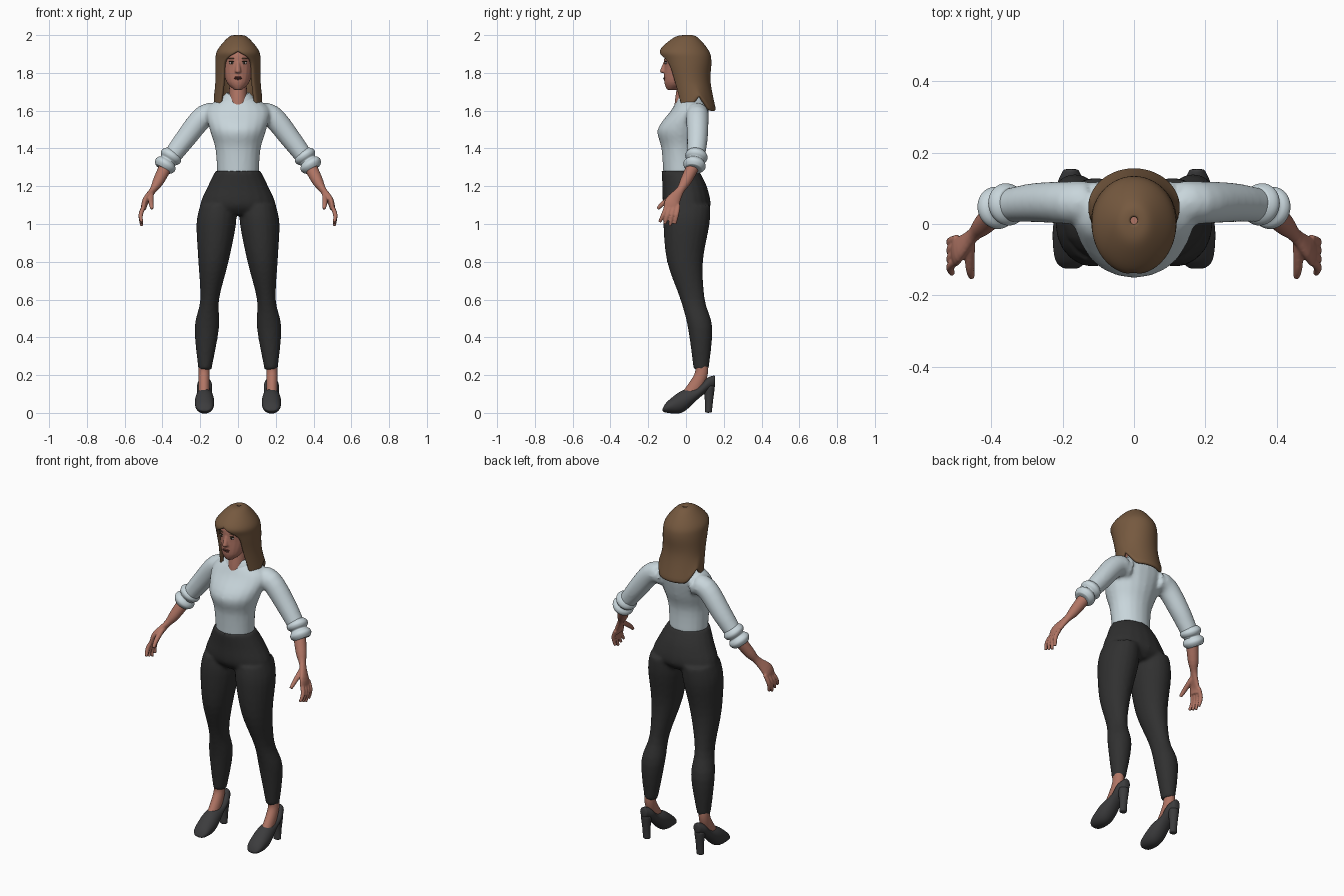
import bpy, bmesh
from math import sin, cos, pi, asin
from mathutils import Vector

cube = bpy.data.objects.get("Cube")
if cube:
    bpy.data.objects.remove(cube, do_unlink=True)


def material(name, *rgb):
    mat = bpy.data.materials.new(name)
    mat.use_nodes = True
    mat.diffuse_color = (*rgb, 1)
    mat.node_tree.nodes["Principled BSDF"].inputs["Base Color"].default_value = (*rgb, 1)
    return mat


skin = material("skin", .44, .18, .13)
pale_cloth = material("pale cloth", .58, .67, .71)
black_cloth = material("black cloth", .03, .03, .03)
leather = material("dark leather", .045, .045, .047)
brown_hair = material("brown hair", .18, .1, .05)
eye_white = material("eye white", .6, .5, .5)
dark_brown = material("dark brown", .03, .02, .01)
lip_red = material("lip red", .24, .07, .06)


def spline(rows, steps=4):
    """Smooth in-between rows through a few key rows."""
    keys = [Vector(row) for row in rows]
    keys = [keys[0], *keys, keys[-1]]
    result = []
    for a, b, c, d in zip(keys, keys[1:], keys[2:], keys[3:]):
        for step in range(steps):
            t = step / steps
            bend = 2 * a - 5 * b + 4 * c - d
            twist = 3 * (b - c) + d - a
            result.append(b + (c - a) * t / 2 + bend * t * t / 2 + twist * t ** 3 / 2)
    return result + [keys[-1]]


def oval(centre, u, v, count=20):
    angles = [2 * pi * i / count for i in range(count)]
    return [centre + u * cos(angle) + v * sin(angle) for angle in angles]


def slices(rows):
    """Horizontal ovals from height, low x, high x, front y, back y."""
    return [oval(Vector(((left + right) / 2, (front + back) / 2, z)),
                 Vector(((right - left) / 2, 0, 0)), Vector((0, (back - front) / 2, 0)))
            for z, left, right, front, back in spline(rows)]


def body(rows):
    """Centred slices from height, half width, front y, back y."""
    return slices([(z, -half, half, front, back) for z, half, front, back in rows])


def tube(path):
    """Ovals across a path of x, y, z, radius and an optional thickness."""
    path = spline(path)
    points = [Vector(row[:3]) for row in path]
    rings = []
    for i, row in enumerate(path):
        along = (points[min(i + 1, len(points) - 1)] - points[max(i - 1, 0)]).normalized()
        across = along.cross(Vector((1, 0, 0))).normalized()
        rings.append(oval(points[i], across * row[3], along.cross(across) * row[-1]))
    return rings


def pair(rings):
    """A loft and its mirror image."""
    return [rings, [[Vector((-p.x, p.y, p.z)) for p in ring] for ring in rings]]


def build(name, lofts, mat, voxel=0, soften=4, closed=True, thickness=0):
    bm = bmesh.new()
    for rings in lofts:
        loops = [[bm.verts.new(point) for point in ring] for ring in rings]
        count = len(loops[0])
        for lower, upper in zip(loops, loops[1:]):
            for i in range(count if closed else count - 1):
                j = (i + 1) % count
                bm.faces.new((lower[i], lower[j], upper[j], upper[i]))
        if closed:
            bm.faces.new(loops[0])
            bm.faces.new(loops[-1])
    bmesh.ops.remove_doubles(bm, verts=bm.verts, dist=.0005)
    bmesh.ops.recalc_face_normals(bm, faces=bm.faces)
    for face in bm.faces:
        face.smooth = True
    mesh = bpy.data.meshes.new(name)
    bm.to_mesh(mesh)
    bm.free()
    mesh.materials.append(mat)
    part = bpy.data.objects.new(name, mesh)
    bpy.context.collection.objects.link(part)
    if thickness:
        shell = part.modifiers.new("Thickness", "SOLIDIFY")
        shell.thickness = thickness
        shell.offset = -1
    if voxel:
        blend = part.modifiers.new("Blend", "REMESH")
        blend.mode = "VOXEL"
        blend.voxel_size = voxel
        blend.use_smooth_shade = True
        relax = part.modifiers.new("Soften", "SMOOTH")
        relax.iterations = soften
    else:
        part.modifiers.new("Subdivide", "SUBSURF").levels = 1


# Trousers: hips and legs blended together
hips = body([(1.28, .12, -.13, .07), (1.2, .16, -.125, .11), (1.1, .2, -.12, .13), (1.05, .15, -.08, .09)])
leg = slices([(1.1, .01, .2, -.11, .13), (1, .01, .22, -.12, .125), (.8, .05, .21, -.1, .09),
              (.6, .1, .2, -.03, .1), (.45, .1, .23, .01, .14), (.23, .14, .21, .04, .12)])
build("trousers", [hips, *pair(leg)], black_cloth, voxel=.01)

# Shirt: torso and sleeves blended together
torso = body([(1.26, .11, -.12, .07), (1.4, .12, -.13, .07), (1.5, .15, -.15, .1),
              (1.6, .17, -.08, .12), (1.65, .12, -.05, .11), (1.69, .05, -.02, .08)])
sleeve = tube([(.1, .06, 1.58, .06), (.18, .06, 1.57, .06), (.28, .06, 1.45, .055), (.37, .05, 1.33, .045)])
build("shirt", [torso, *pair(sleeve)], pale_cloth, voxel=.01)

# Cuffs rolled twice
cuff_top, cuff_end = Vector((.34, .06, 1.38)), Vector((.4, .04, 1.29))
cuff = [(*cuff_top.lerp(cuff_end, i / 8), .045 + .016 * abs(sin(pi * i / 4))) for i in range(9)]
build("rolled_cuffs", pair(tube(cuff)), pale_cloth)

# Collar, pointed at the front
collar = []
for fall in (0, .5, 1):
    ring = []
    for i in range(25):
        angle = .2 + (2 * pi - .4) * i / 24
        front = max(0, cos(angle))
        ring.append(((.06 + .03 * fall) * sin(angle), .02 - (.06 + .02 * fall) * cos(angle),
                     1.7 - .035 * fall - .03 * fall * front ** 4 - .015 * front))
    collar.append(ring)
build("collar", [collar], pale_cloth, closed=False, thickness=.008)

# Forearms and hands
hand = pair(tube([(.37, .05, 1.33, .036, .036), (.42, 0, 1.23, .03, .03), (.45, -.03, 1.18, .022, .018),
                  (.49, -.07, 1.12, .04, .017), (.5, -.08, 1.08, .04, .014)]))
for i in range(4):
    base, tip, end = .02 * i - .1, .027 * i - .14, .99 + .01 * abs(i - 2)
    hand += pair(tube([(.495, base, 1.1, .011), (.515, (base + tip) / 2, 1.05, .012), (.51, tip, end, .008)]))
hand += pair(tube([(.46, -.05, 1.16, .015), (.46, -.12, 1.11, .013), (.455, -.15, 1.08, .009)]))
build("forearms_and_hands", hand, skin, voxel=.0045, soften=3)

# Feet and heeled shoes
foot = tube([(.18, .08, .27, .035, .03), (.18, .08, .2, .035, .03), (.18, .03, .11, .04, .03), (.18, -.02, .07, .03, .03)])
build("ankles", pair(foot), skin)
shoe_rows = [(-.125, .01, .02, .02), (-.1, 0, .06, .045), (-.02, 0, .12, .052),
             (.06, .07, .14, .04), (.11, .11, .185, .04), (.155, .14, .2, .02)]
shoe = [oval(Vector((.177, y, (low + high) / 2)), Vector((half, 0, 0)), Vector((0, 0, (high - low) / 2)))
        for y, low, high, half in spline(shoe_rows)]
heel = slices([(0, .155, .2, .1, .137), (.06, .155, .2, .1, .143), (.15, .145, .21, .09, .155)])
build("shoe_uppers", pair(shoe), leather)
build("shoe_heels", pair(heel), leather)

# Neck, head and nose
build("neck", [body([(1.6, .055, -.06, .07), (1.65, .05, -.06, .06), (1.78, .045, -.04, .06)])], skin)
head = body([(1.71, .02, -.1, -.05), (1.75, .06, -.115, .02), (1.83, .08, -.115, .08),
             (1.91, .08, -.11, .09), (1.96, .03, -.06, .04)])
nose = body([(1.8, .01, -.13, -.1), (1.81, .016, -.138, -.1), (1.86, .007, -.118, -.1)])
build("head", [head, nose], skin, voxel=.005, soften=3)


# Face details
def bead(name, mat, x, y, z, width, height):
    bpy.ops.mesh.primitive_uv_sphere_add(segments=16, ring_count=8, location=(x, y, z))
    part = bpy.context.object
    part.name = name
    part.scale = (width, .006, height)
    part.data.materials.append(mat)
    bpy.ops.object.shade_smooth()


for side, sign in (("left", 1), ("right", -1)):
    x = .033 * sign
    bead(side + "_eye", eye_white, x, -.106, 1.853, .015, .007)
    bead(side + "_iris", dark_brown, x, -.109, 1.853, .006, .006)
    bead(side + "_lash", dark_brown, x, -.107, 1.86, .017, .003)
    bead(side + "_brow", brown_hair, x, -.107, 1.876, .02, .003)
bead("upper_lip", lip_red, 0, -.113, 1.777, .022, .004)
bead("lower_lip", lip_red, 0, -.113, 1.768, .018, .005)
bead("mouth_line", dark_brown, 0, -.115, 1.772, .022, .0015)

# Hair: a shell that opens around the face and falls over the shoulders
hair = []
hair_rows = [(2, .01, .01, .01, 0), (1.99, 0, .05, .06, 0), (1.92, -.01, .11, .13, 0),
             (1.86, .005, .12, .13, .07), (1.75, .02, .12, .11, .08), (1.6, .05, .13, .11, .1)]
for z, middle, across, depth, opening in spline(hair_rows):
    gap = asin(max(0, opening) / across)
    fall = max(0, (1.75 - z) / .15)
    ring = []
    for i in range(41):
        angle = gap + 2 * (pi - gap) * i / 40
        lift = .08 * fall * max(0, 1 - abs(abs(angle - pi) - 1.35) / .6)
        ring.append((across * sin(angle), middle - depth * cos(angle), z + lift))
    hair.append(ring)
build("hair", [hair], brown_hair, closed=False, thickness=.02)
